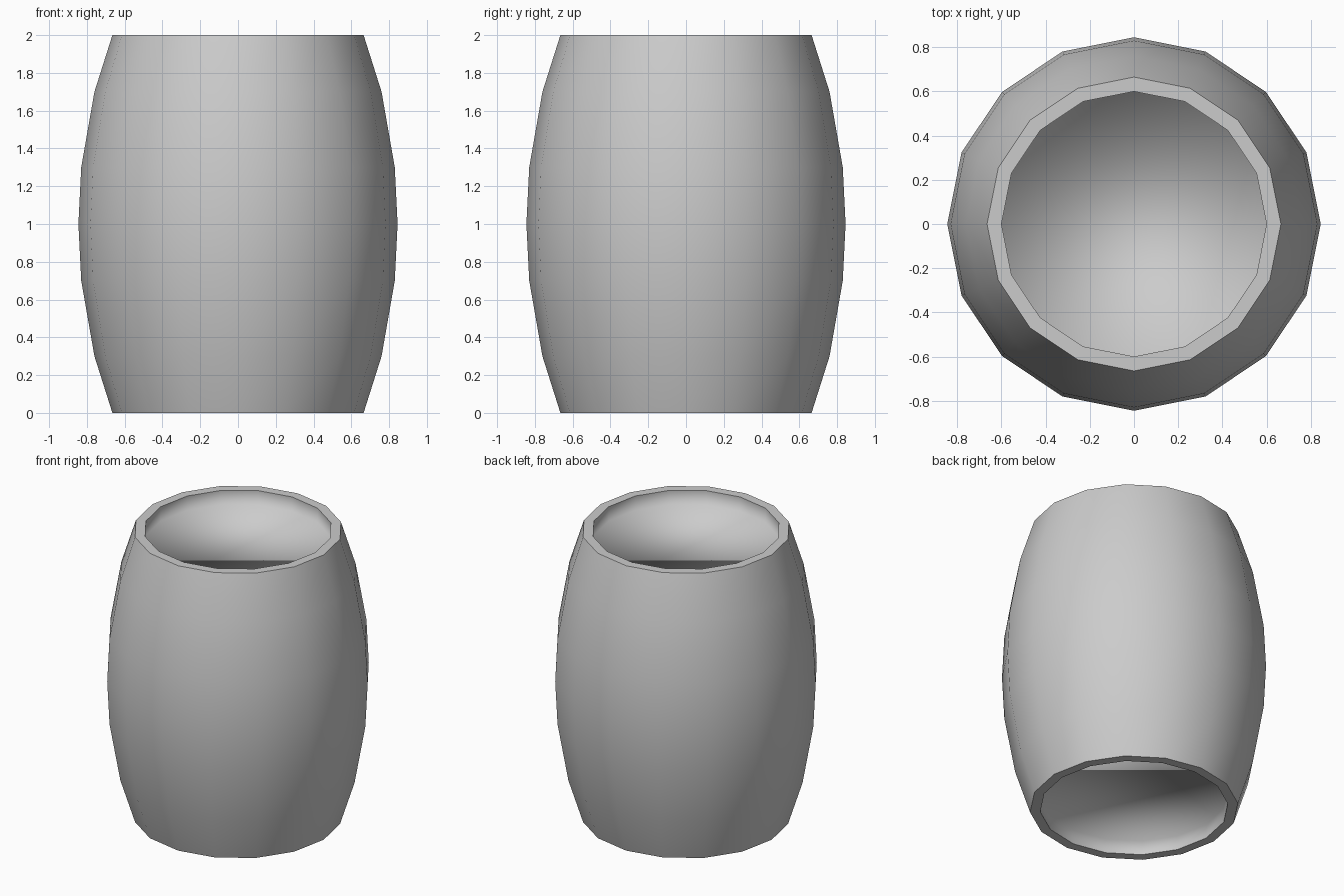
import bpy, bmesh
from math import cos, sin, pi

if "Cube" in bpy.data.objects:
    bpy.data.objects.remove(bpy.data.objects["Cube"])

SIDES = 16

# Closed barrel profile (radius, height): recessed floor, rim, bulging wall, rim, recessed floor
profile = [(0.60, 0.10), (0.60, 0.0), (0.665, 0.0), (0.76, 0.30), (0.83, 0.70),
           (0.845, 1.0),
           (0.83, 1.30), (0.76, 1.70), (0.665, 2.0), (0.60, 2.0), (0.60, 1.90)]
sharp_rings = {1, 2, 8, 9}  # rim edges

bm = bmesh.new()
rings = []
for r, z in profile:
    rings.append([bm.verts.new((r * cos(2 * pi * i / SIDES), r * sin(2 * pi * i / SIDES), z))
                  for i in range(SIDES)])

# Wall and rims
for a, b in zip(rings, rings[1:]):
    for i in range(SIDES):
        j = (i + 1) % SIDES
        bm.faces.new((a[i], a[j], b[j], b[i]))

# Recessed heads
bm.faces.new(list(reversed(rings[0])))
bm.faces.new(rings[-1])

# Smooth shading with crisp rims
for f in bm.faces:
    f.smooth = True
for k in sharp_rings:
    for i in range(SIDES):
        bm.edges.get((rings[k][i], rings[k][(i + 1) % SIDES])).smooth = False

bmesh.ops.recalc_face_normals(bm, faces=bm.faces)
mesh = bpy.data.meshes.new("barrel")
bm.to_mesh(mesh)
bm.free()
barrel = bpy.data.objects.new("barrel", mesh)
bpy.context.collection.objects.link(barrel)
